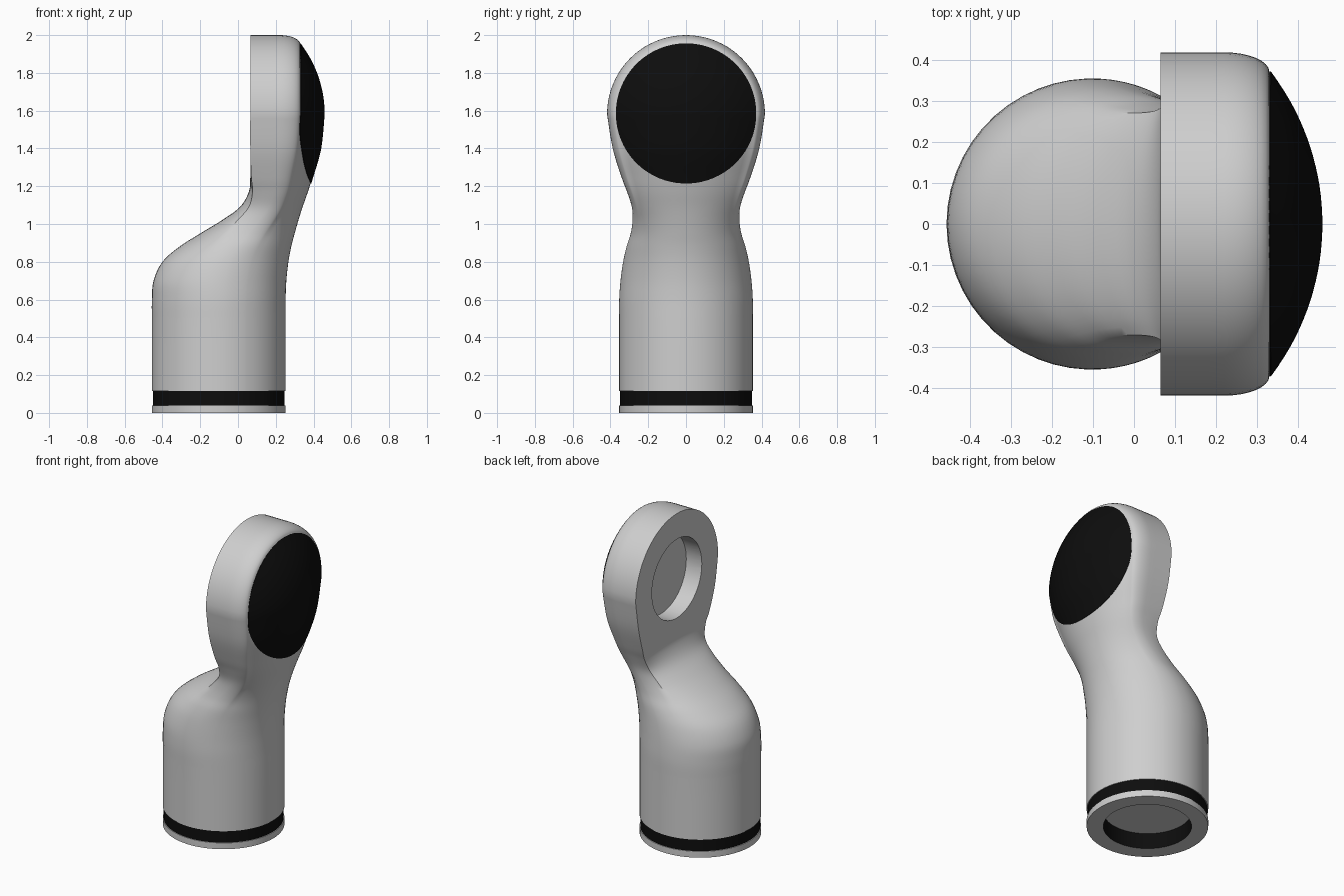
import bpy, bmesh
from math import pi, cos, sin, sqrt
from mathutils import Vector
from mathutils.bvhtree import BVHTree

cube = bpy.data.objects.get("Cube")
if cube:
    bpy.data.objects.remove(cube)

AXIS_Z, HEAD_R = 1.582, 0.418      # centre and radius of the head disc
BASE_X, BASE_R = -0.102, 0.354     # centre and radius of the base tube
FACE_X, TIP_X = 0.065, 0.455       # flat face and dome tip of the head


def material(name, v):
    m = bpy.data.materials.new(name)
    m.use_nodes = True
    m.diffuse_color = (v, v, v, 1)
    m.node_tree.nodes["Principled BSDF"].inputs["Base Color"].default_value = (v, v, v, 1)
    return m


grey = material("light grey", 0.62)
black = material("black", 0.004)


def make_object(name, bm, mats):
    bmesh.ops.remove_doubles(bm, verts=bm.verts, dist=0.0002)
    bmesh.ops.recalc_face_normals(bm, faces=bm.faces)
    me = bpy.data.meshes.new(name)
    bm.to_mesh(me)
    ob = bpy.data.objects.new(name, me)
    bpy.context.collection.objects.link(ob)
    for m in mats:
        me.materials.append(m)
    return ob


def add_grid(bm, rows):
    grid = [[bm.verts.new(p) for p in row] for row in rows]
    for a, b in zip(grid, grid[1:]):
        for i in range(len(a) - 1):
            bm.faces.new((a[i], a[i + 1], b[i + 1], b[i]))


def select_only(ob):
    bpy.ops.object.select_all(action='DESELECT')
    ob.select_set(True)
    bpy.context.view_layer.objects.active = ob


# Half profile of the head (x, radius): flat face, rim, rounded shoulder, dome
profile = [(FACE_X, HEAD_R * i / 10) for i in range(10)]
profile += [(FACE_X + 0.155 * i / 4, HEAD_R) for i in range(4)]
profile += [(0.22 + 0.11 * sin(a), HEAD_R - 0.048 * (1 - cos(a)))
            for a in (pi / 2 * i / 8 * 0.98 for i in range(8))]
for i in range(13):
    r = 0.37 * (1 - i / 12)
    profile.append((TIP_X - 0.61 + sqrt(0.61 ** 2 - r * r), r))

# Matching angles round a circle, spaced by length along the profile
lengths = [0]
for p, q in zip(profile, profile[1:]):
    lengths.append(lengths[-1] + (Vector(q) - Vector(p)).length)
angles = [pi * d / lengths[-1] for d in lengths]


def section(z, left, right, width, blend):
    """Closed ring between a circle (blend 0) and the head profile (blend 1)."""
    half = []
    for (px, pr), a in zip(profile, angles):
        u = (1 - blend) * (1 - cos(a)) / 2 + blend * (px - FACE_X) / (TIP_X - FACE_X)
        v = (1 - blend) * sin(a) + blend * pr / HEAD_R
        half.append((left + (right - left) * u, width * v, z))
    return half + [(x, -y, z) for x, y, z in reversed(half)]


def circle(z, r):
    return section(z, BASE_X - r, BASE_X + r, r, 0)


# Base tube: socket underneath, foot ring, dark groove, straight wall
rows = [circle(z, r) for z, r in ((0.1, 0), (0.1, 0.257), (0, 0.257), (0, BASE_R),
                                  (0.04, BASE_R), (0.04, 0.349), (0.115, 0.349),
                                  (0.115, BASE_R), (0.35, BASE_R))]

# Shoulder and neck keys: height, left, right, half width, blend
keys = [(0.5, -0.456, 0.252, 0.354, 0), (0.6, -0.456, 0.252, 0.354, 0),
        (0.7, -0.447, 0.256, 0.347, 0), (0.8, -0.4, 0.267, 0.333, 0),
        (0.88, -0.31, 0.282, 0.315, 0.06), (0.95, -0.2, 0.3, 0.293, 0.18),
        (1.02, -0.085, 0.32, 0.283, 0.35), (1.09, 0.01, 0.342, 0.287, 0.55),
        (1.17, 0.057, 0.37, 0.312, 0.8), (1.25, FACE_X, 0.395, 0.342, 0.95),
        (1.4, FACE_X, 0.437, 0.388, 1), (AXIS_Z, FACE_X, TIP_X, HEAD_R, 1)]
padded = [keys[0]] + keys + [keys[-1]]
STEPS = 5
for k in range(len(keys) - 1):
    for s in range(STEPS):
        t = s / STEPS
        rows.append(section(*[
            b + t / 2 * (c - a + t * (2 * a - 5 * b + 4 * c - d + t * (3 * (b - c) + d - a)))
            for a, b, c, d in zip(*padded[k:k + 4])]))
rows.append(section(*keys[-1]))

bm = bmesh.new()
add_grid(bm, rows)
# Upper half of the head, turned round its axis
add_grid(bm, [[(x, r * cos(pi * j / 40), AXIS_Z + r * sin(pi * j / 40)) for x, r in profile]
              for j in range(41)])
body = make_object("link_body", bm, [grey, black])
surface = BVHTree.FromBMesh(bm)
bm.free()
for f in body.data.polygons:
    f.material_index = int(0.05 < f.center.z < 0.11 and abs(f.normal.z) < 0.5)

# Round socket in the flat face of the head
bm = bmesh.new()
bmesh.ops.create_cone(bm, cap_ends=True, segments=64, radius1=0.253, radius2=0.253, depth=0.26)
cutter = make_object("socket_cutter", bm, [grey])
bm.free()
cutter.rotation_euler.y = pi / 2
cutter.location = (FACE_X - 0.02, 0, AXIS_Z)
cutter.hide_render = True
mod = body.modifiers.new("socket", 'BOOLEAN')
mod.operation, mod.solver, mod.object = 'DIFFERENCE', 'EXACT', cutter
select_only(body)
bpy.ops.object.modifier_apply(modifier=mod.name)
bpy.data.objects.remove(cutter)
bpy.ops.object.shade_smooth_by_angle(angle=pi / 5)

# Dark round cover laid over the dome
bm = bmesh.new()
cover_rows = []
for i in range(17):
    r = 0.37 * i / 16
    row = []
    for j in range(73):
        a = 2 * pi * (j % 72 + 0.5) / 72
        y, z = r * cos(a) + 0.0003, AXIS_Z + 0.003 + r * sin(a)
        hit = surface.ray_cast(Vector((1, y, z)), Vector((-1, 0, 0)))[0]
        row.append(((hit.x if hit else TIP_X) + 0.001, y, z))
    cover_rows.append(row)
add_grid(bm, cover_rows)
cover = make_object("dome_cover", bm, [black])
bm.free()
mod = cover.modifiers.new("thickness", 'SOLIDIFY')
mod.thickness, mod.offset = 0.006, 0
select_only(cover)
bpy.ops.object.modifier_apply(modifier=mod.name)
bpy.ops.object.shade_smooth_by_angle(angle=pi / 5)
